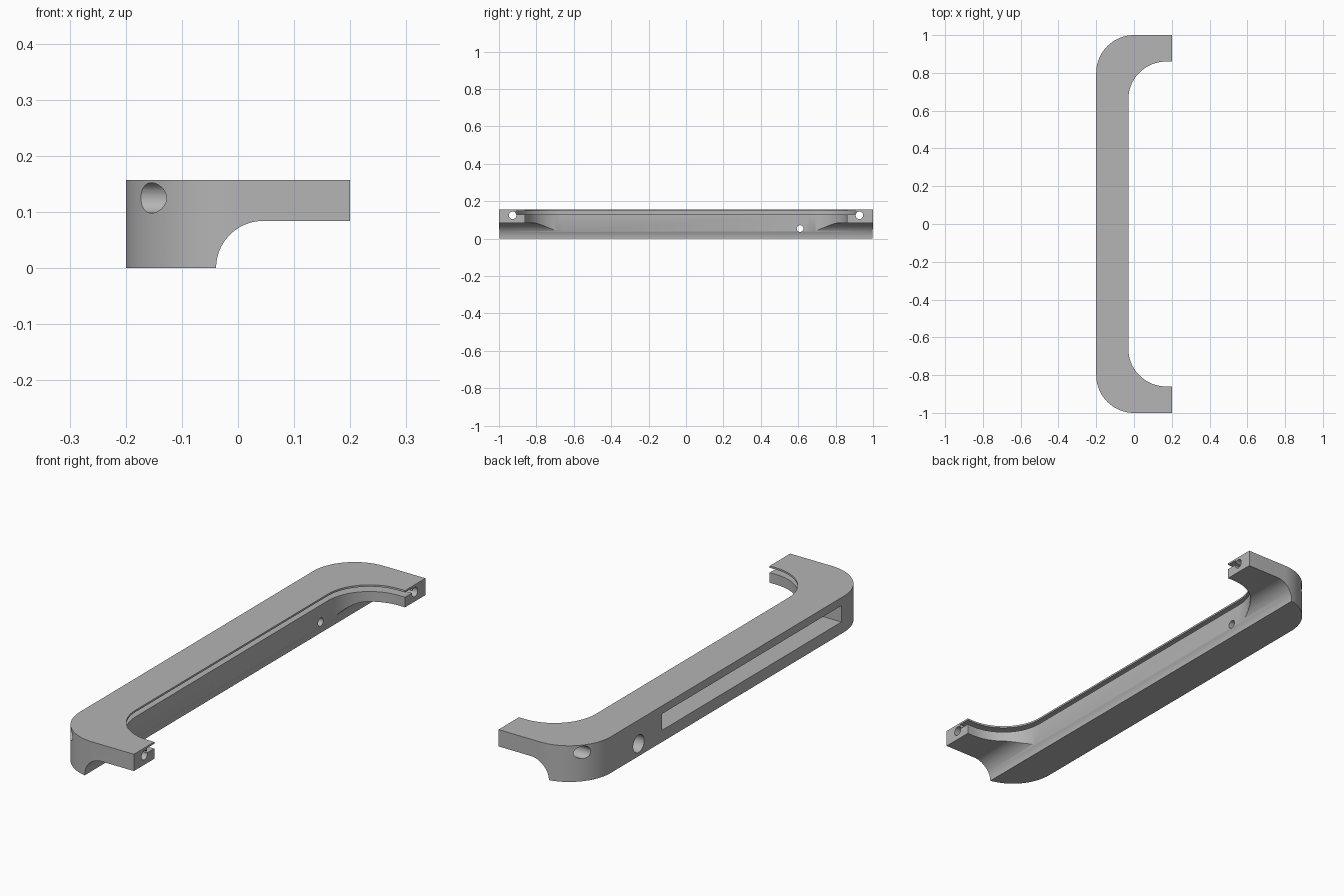
import bpy, bmesh, math
from mathutils import Matrix, Vector

cube = bpy.data.objects.get("Cube")
if cube:
    bpy.data.objects.remove(cube, do_unlink=True)

grey = bpy.data.materials.new("plain grey")
grey.use_nodes = True
colour = (0.46, 0.46, 0.46, 1)
grey.diffuse_color = colour
grey.node_tree.nodes["Principled BSDF"].inputs["Base Color"].default_value = colour

HEIGHT = 0.157


def arc(cx, cy, r, start, end, steps=20):
    """Points on an arc, angles in degrees."""
    angles = [math.radians(start + (end - start) * i / steps) for i in range(steps + 1)]
    return [(cx + r * math.cos(a), cy + r * math.sin(a)) for a in angles]


def prism(name, points, place, depth):
    """Extrude a flat outline; place maps its (u, v) to 3D."""
    bm = bmesh.new()
    face = bm.faces.new([bm.verts.new(place(u, v)) for u, v in points])
    moved = bmesh.ops.extrude_face_region(bm, geom=[face])["geom"]
    bmesh.ops.translate(bm, vec=depth, verts=[g for g in moved if isinstance(g, bmesh.types.BMVert)])
    bmesh.ops.recalc_face_normals(bm, faces=bm.faces)
    return finish(name, bm)


def rod(name, x0, x1, y, z, r):
    """Cylinder along x."""
    bm = bmesh.new()
    spin = Matrix.Translation(((x0 + x1) / 2, y, z)) @ Matrix.Rotation(math.pi / 2, 4, "Y")
    bmesh.ops.create_cone(bm, cap_ends=True, segments=32, radius1=r, radius2=r,
                          depth=x1 - x0, matrix=spin)
    return finish(name, bm)


def finish(name, bm):
    mesh = bpy.data.meshes.new(name)
    bm.to_mesh(mesh)
    bm.free()
    obj = bpy.data.objects.new(name, mesh)
    bpy.context.collection.objects.link(obj)
    mesh.materials.append(grey)
    return obj


def mirrored(half):
    """Add the -y half of an outline running from the middle to the +y end."""
    return [(x, -y) for x, y in reversed(half)] + half


def inner_edge(offset, end):
    """Inner rim of the bracket, pushed outwards by offset."""
    return mirrored(arc(0.17, 0.66, 0.2 + offset, 180, 90) + [(end, 0.86 + offset)])


# C-shaped body
outer = mirrored(arc(0, 0.8, 0.2, 180, 90) + [(0.2, 1.0)])
body = prism("bracket_body", outer + inner_edge(0, 0.2)[::-1],
             lambda u, v: (u, v, 0), Vector((0, 0, HEIGHT)))

# Concave cove under the inner side
cove = arc(0.045, 0, 0.084, 180, 90) + [(0.3, 0.084), (0.3, -0.1), (-0.039, -0.1)]
cutters = [prism("cove_cutter", cove, lambda u, v: (u, -1.1, v), Vector((0, 2.2, 0)))]

# Panel groove around the inner rim
groove = inner_edge(0.05, 0.3) + [(0.3, 0.5), (0.3, -0.5)]
cutters.append(prism("groove_cutter", groove, lambda u, v: (u, v, 0.128), Vector((0, 0, 0.021))))

# Long pocket in the outer wall
pocket = [(-0.78, 0.051), (0.45, 0.051), (0.45, 0.122), (-0.78, 0.122)]
cutters.append(prism("pocket_cutter", pocket, lambda u, v: (-0.3, u, v), Vector((0.21, 0, 0))))

# Counterbored screw holes at both ends, and a cable hole through the wall
for y in (-0.927, 0.927):
    cutters.append(rod("screw_hole_cutter", -0.3, 0.3, y, 0.125, 0.02))
    cutters.append(rod("screw_head_cutter", -0.3, -0.02, y, 0.125, 0.027))
cutters.append(rod("cable_hole_cutter", -0.3, 0.1, 0.61, 0.054, 0.018))
cutters.append(rod("cable_socket_cutter", -0.3, -0.08, 0.61, 0.054, 0.038))

# Cut everything out, then drop the cutters
bpy.context.view_layer.objects.active = body
for cutter in cutters:
    mod = body.modifiers.new(cutter.name, "BOOLEAN")
    mod.operation = "DIFFERENCE"
    mod.solver = "EXACT"
    mod.object = cutter
    bpy.ops.object.modifier_apply(modifier=mod.name)
    bpy.data.objects.remove(cutter, do_unlink=True)

bpy.ops.object.select_all(action="DESELECT")
body.select_set(True)
bpy.ops.object.shade_smooth_by_angle(angle=math.radians(30))
